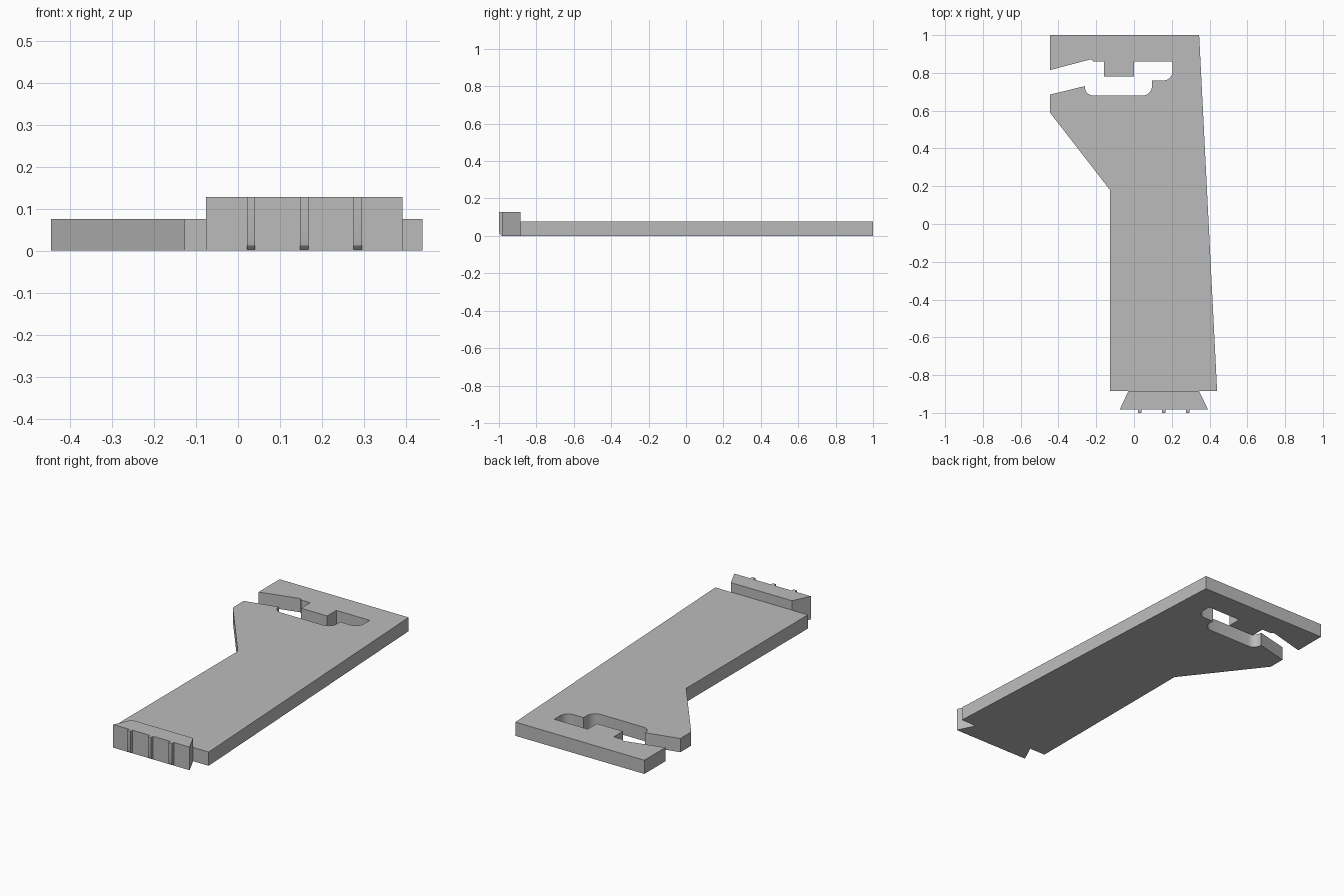
import bpy, bmesh
from math import pi
from mathutils import Vector

cube = bpy.data.objects.get("Cube")
if cube:
    bpy.data.objects.remove(cube, do_unlink=True)

grey = bpy.data.materials.new("plain_grey")
grey.use_nodes = True
COLOUR = (0.5, 0.5, 0.5, 1)
grey.diffuse_color = COLOUR
grey.node_tree.nodes["Principled BSDF"].inputs["Base Color"].default_value = COLOUR


def outline(corners, steps=8):
    """Expand (x, y[, radius]) corners, rounding those with a radius."""
    points = []
    for i, corner in enumerate(corners):
        here = Vector(corner[:2])
        if len(corner) < 3:
            points.append(here)
            continue
        before = Vector(corners[i - 1][:2])
        after = Vector(corners[(i + 1) % len(corners)][:2])
        a = (before - here).normalized() * corner[2]
        b = (after - here).normalized() * corner[2]
        centre = here + a + b
        for k in range(steps + 1):
            angle = Vector((k / steps * pi / 2, 0)).x
            from math import cos, sin
            points.append(centre - b * cos(angle) - a * sin(angle))
    return points


def prism(name, points, place, depth):
    """Extrude a flat outline along the depth vector."""
    bm = bmesh.new()
    face = bm.faces.new([bm.verts.new(place(p)) for p in points])
    out = bmesh.ops.extrude_face_region(bm, geom=[face], use_keep_orig=True)
    moved = [v for v in out["geom"] if isinstance(v, bmesh.types.BMVert)]
    bmesh.ops.translate(bm, verts=moved, vec=depth)
    bmesh.ops.recalc_face_normals(bm, faces=bm.faces[:])
    mesh = bpy.data.meshes.new(name)
    bm.to_mesh(mesh)
    bm.free()
    mesh.materials.append(grey)
    obj = bpy.data.objects.new(name, mesh)
    bpy.context.collection.objects.link(obj)
    bpy.ops.object.select_all(action="DESELECT")
    bpy.context.view_layer.objects.active = obj
    obj.select_set(True)
    bpy.ops.object.shade_smooth_by_angle()
    return obj


def flat(p):
    return (p[0], p[1], 0)


# Key plate: tapered shank, flared head and the stepped slot open on the right
plate = [
    (-0.445, 1), (0.345, 1), (0.44, -0.885), (-0.127, -0.885),
    (-0.127, 0.18), (-0.445, 0.59), (-0.445, 0.685), (-0.26, 0.73),
    (-0.26, 0.68, 0.045), (0.095, 0.68, 0.05), (0.095, 0.76),
    (0.205, 0.76, 0.05), (0.205, 0.86), (0, 0.86), (0, 0.78),
    (-0.16, 0.78), (-0.16, 0.86), (-0.215, 0.86), (-0.228, 0.872),
    (-0.445, 0.815),
]
prism("plate", outline(plate), flat, (0, 0, 0.076))

# Dovetail block at the front end
dovetail = [(-0.03, -0.885), (-0.076, -0.983), (0.392, -0.983), (0.345, -0.885)]
prism("dovetail_block", outline(dovetail), flat, (0, 0, 0.128))

# Three thin ribs on the block, bevelled at the foot
rib = [(-0.98, 0.003), (-0.988, 0.003), (-0.997, 0.012), (-1, 0.025),
       (-1, 0.128), (-0.98, 0.128)]
for number, x in enumerate((0.031, 0.158, 0.285), 1):
    prism(f"rib_{number}", rib, lambda p: (x - 0.01, p[0], p[1]), (0.02, 0, 0))
